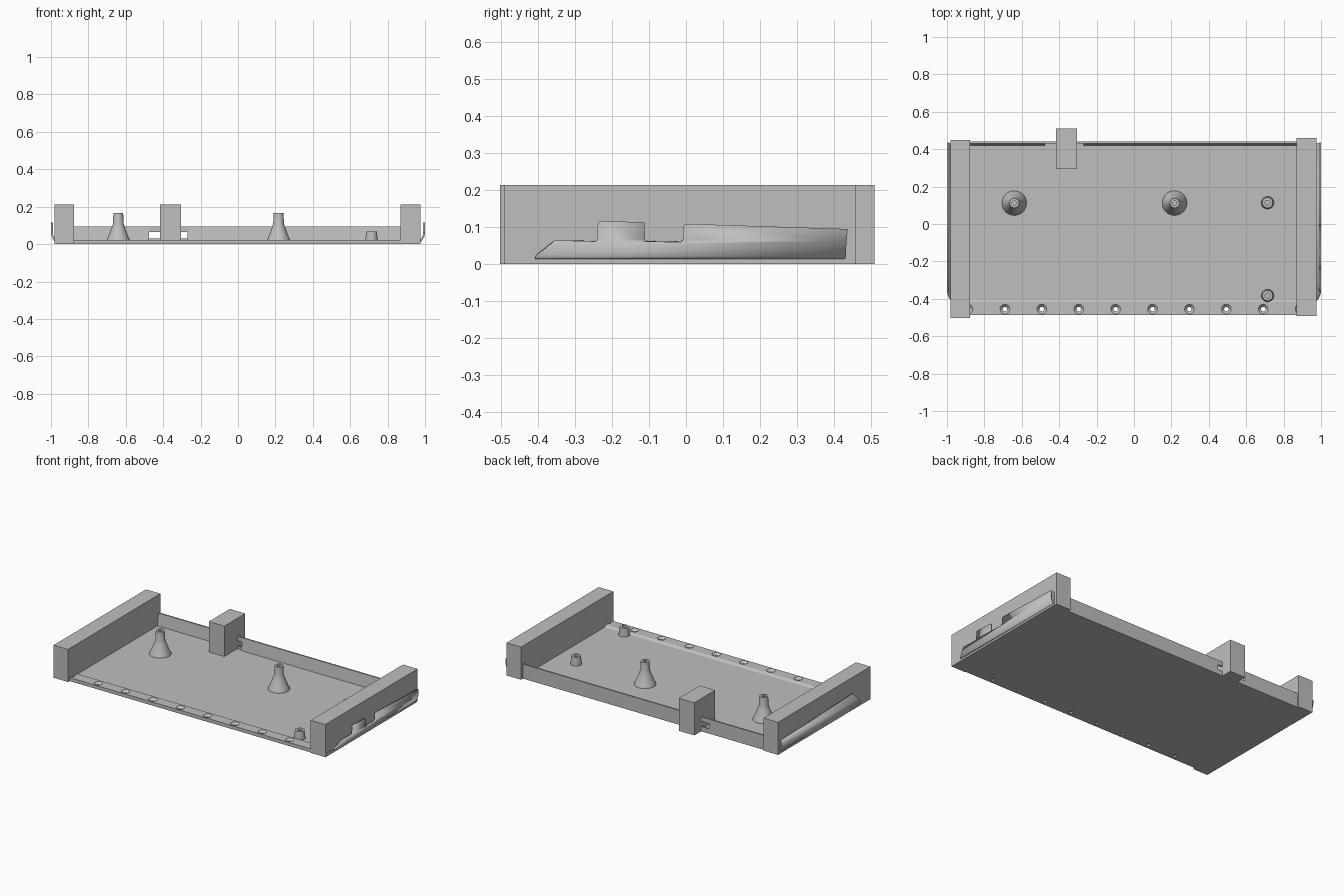
import bpy, bmesh, math
from mathutils import Vector

if "Cube" in bpy.data.objects:
    bpy.data.objects.remove(bpy.data.objects["Cube"])

grey = bpy.data.materials.new("light grey")
grey.diffuse_color = (0.52, 0.52, 0.52, 1)
grey.use_nodes = True
grey.node_tree.nodes["Principled BSDF"].inputs["Base Color"].default_value = grey.diffuse_color


def finish(name, bm, smooth=False):
    me = bpy.data.meshes.new(name)
    bm.to_mesh(me)
    bm.free()
    me.materials.append(grey)
    ob = bpy.data.objects.new(name, me)
    bpy.context.collection.objects.link(ob)
    if smooth:
        bpy.ops.object.select_all(action='DESELECT')
        ob.select_set(True)
        bpy.context.view_layer.objects.active = ob
        bpy.ops.object.shade_smooth_by_angle(angle=math.radians(30))
    return ob


def prism(name, profile, x0, x1):
    """Extrude a (y, z) profile from x0 to x1."""
    bm = bmesh.new()
    face = bm.faces.new([bm.verts.new((x0, y, z)) for y, z in profile])
    ext = bmesh.ops.extrude_face_region(bm, geom=[face])["geom"]
    bmesh.ops.translate(bm, vec=(x1 - x0, 0, 0),
                        verts=[v for v in ext if isinstance(v, bmesh.types.BMVert)])
    bmesh.ops.recalc_face_normals(bm, faces=bm.faces[:])
    return finish(name, bm)


def box(name, x0, x1, y0, y1, z0, z1):
    return prism(name, [(y0, z0), (y1, z0), (y1, z1), (y0, z1)], x0, x1)


def lathe(bm, profile, x, y, n=32):
    """Add a solid of revolution from an (r, z) profile at x, y."""
    rings = []
    for r, z in profile:
        if r == 0:
            rings.append([bm.verts.new((x, y, z))] * n)
        else:
            rings.append([bm.verts.new((x + r * math.cos(2 * math.pi * i / n),
                                        y + r * math.sin(2 * math.pi * i / n), z))
                          for i in range(n)])
    for a, b in zip(rings, rings[1:]):
        for i in range(n):
            j = (i + 1) % n
            corners = list(dict.fromkeys((a[i], a[j], b[j], b[i])))
            bm.faces.new(corners)
    bmesh.ops.recalc_face_normals(bm, faces=bm.faces[:])


# Floor plate with a raised front rim
FLOOR, RIM = 0.014, 0.023
floor = prism("floor_plate", [(-0.487, 0), (0.44, 0), (0.44, FLOOR), (-0.402, FLOOR),
                              (-0.418, RIM), (-0.487, RIM)], -0.977, 0.977)

# Countersunk holes along the rim
bm = bmesh.new()
for i in range(10):
    lathe(bm, [(0, -0.02), (0.012, -0.02), (0.012, 0.009), (0.026, RIM),
               (0.026, 0.04), (0, 0.04)], -0.8875 + 0.1973 * i, -0.455, 24)
cutter = finish("rim_hole_cutter", bm)
cutter.hide_render = True
cutter.hide_viewport = True
cut = floor.modifiers.new("rim_holes", 'BOOLEAN')
cut.operation = 'DIFFERENCE'
cut.solver = 'EXACT'
cut.object = cutter

# End blocks and rear block
box("left_block", -0.98, -0.876, -0.503, 0.45, 0, 0.213)
box("right_block", 0.87, 0.975, -0.492, 0.46, 0, 0.213)
box("rear_block", -0.417, -0.305, 0.295, 0.51, 0, 0.213)

# Rear wall, tapered inside, with a slot behind the rear block
taper = [(0.44, 0.005), (0.44, 0.094), (0.43, 0.094), (0.419, 0.005)]
prism("rear_wall_left", taper, -0.977, -0.476)
prism("rear_wall_right", taper, -0.27, 0.977)
box("rear_wall_slot_top", -0.476, -0.27, 0.43, 0.44, 0.065, 0.094)
box("rear_wall_slot_sill", -0.476, -0.27, 0.43, 0.44, 0.005, 0.031)

# Curved side flaps
CURVE = [(0.012, 0.976), (0.018, 0.983), (0.026, 0.989), (0.036, 0.994),
         (0.048, 0.998), (0.062, 1.0), (0.2, 1.0)]


def curve_x(z):
    for (z0, x0), (z1, x1) in zip(CURVE, CURVE[1:]):
        if z <= z1:
            return x0 + (x1 - x0) * max(0, z - z0) / (z1 - z0)
    return 1.0


def flap(name, outline, side):
    bm = bmesh.new()
    bm.faces.new([bm.verts.new((0, y, z)) for y, z in outline])
    for z, _ in CURVE[1:-1]:
        bmesh.ops.bisect_plane(bm, geom=bm.verts[:] + bm.edges[:] + bm.faces[:],
                               plane_co=Vector((0, 0, z)), plane_no=Vector((0, 0, 1)))
    for v in bm.verts:
        v.co.x = side * curve_x(v.co.z)
    bm.normal_update()
    for f in bm.faces:
        if f.normal.x * side < 0:
            f.normal_flip()
    ob = finish(name, bm, True)
    shell = ob.modifiers.new("thickness", 'SOLIDIFY')
    shell.thickness = 0.01
    shell.offset = -1
    return ob


flap("right_flap", [(-0.41, 0.012), (0.43, 0.012), (0.437, 0.094), (0, 0.108),
                    (-0.006, 0.104), (-0.008, 0.065), (-0.015, 0.058), (-0.105, 0.06),
                    (-0.111, 0.066), (-0.112, 0.112), (-0.235, 0.116), (-0.238, 0.112),
                    (-0.241, 0.063), (-0.246, 0.06), (-0.355, 0.063)], 1)
flap("left_flap", [(-0.41, 0.012), (0.43, 0.012), (0.437, 0.094),
                   (-0.3, 0.116), (-0.355, 0.063)], -1)

# Flared tall posts and small posts, each with a screw hole
tall = [(0, 0.005), (0.066, 0.005), (0.066, FLOOR), (0.058, 0.03), (0.046, 0.06),
        (0.034, 0.092), (0.029, 0.108), (0.026, 0.166), (0.012, 0.166), (0.012, 0.11),
        (0, 0.11)]
short = [(0, 0.005), (0.034, 0.005), (0.034, FLOOR), (0.028, 0.068), (0.013, 0.068),
         (0.013, 0.03), (0, 0.03)]
for name, profile, x, y in (("tall_post_left", tall, -0.64, 0.112),
                            ("tall_post_right", tall, 0.217, 0.112),
                            ("short_post_rear", short, 0.714, 0.114),
                            ("short_post_front", short, 0.714, -0.383)):
    bm = bmesh.new()
    lathe(bm, profile, x, y)
    finish(name, bm, True)
